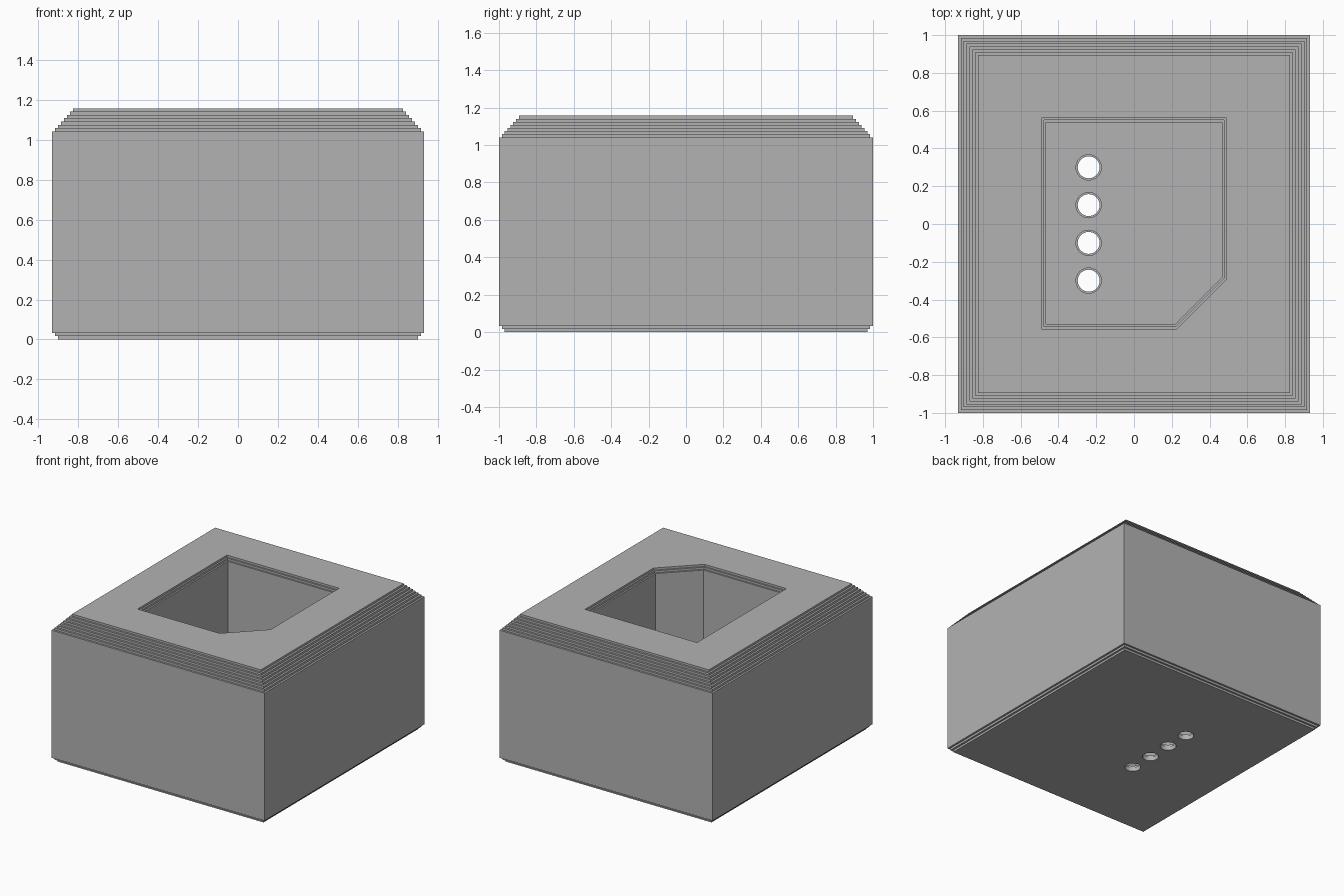
import bpy, bmesh, math

LAYER = 0.0165          # height of one thin step
INSET = 0.0152          # sideways shift of one step
HEIGHT = 1.157
FLOOR = 0.05

if "Cube" in bpy.data.objects:
    bpy.data.objects.remove(bpy.data.objects["Cube"], do_unlink=True)

grey = bpy.data.materials.new("mid grey")
grey.use_nodes = True
grey.diffuse_color = (0.45, 0.45, 0.45, 1)
grey.node_tree.nodes["Principled BSDF"].inputs["Base Color"].default_value = grey.diffuse_color


def stack(name, slabs):
    """Closed solid from stacked slabs (outline, z bottom, z top), giving stepped sides."""
    bm = bmesh.new()
    rings = [[bm.verts.new((x, y, z)) for x, y in outline]
             for outline, low, high in slabs for z in (low, high)]
    # touching slabs meet in a flat ledge between two rings at one height
    for a, b in zip(rings, rings[1:]):
        for i in range(len(a)):
            j = (i + 1) % len(a)
            bm.faces.new((a[i], a[j], b[j], b[i]))
    bm.faces.new(rings[0][::-1])
    bm.faces.new(rings[-1])
    bmesh.ops.recalc_face_normals(bm, faces=bm.faces)
    mesh = bpy.data.meshes.new(name)
    bm.to_mesh(mesh)
    bm.free()
    mesh.materials.append(grey)
    obj = bpy.data.objects.new(name, mesh)
    bpy.context.collection.objects.link(obj)
    return obj


def block_outline(steps):
    x, y = 0.932 - INSET * steps, 1.0 - INSET * steps
    return [(-x, -y), (x, -y), (x, y), (-x, y)]


def pocket_outline(grow):
    # rectangle with its front corner on the +x side cut off
    x, back, front = 0.465 + grow, 0.537 + grow, -0.53 - grow
    cut = 0.747 + grow * math.sqrt(2)
    return [(-x, front), (cut + front, front), (x, x - cut), (x, back), (-x, back)]


def circle(cx, cy, r, sides=32):
    return [(cx + r * math.cos(math.tau * i / sides), cy + r * math.sin(math.tau * i / sides))
            for i in range(sides)]


def cut(target, cutter):
    cutter.hide_render = True
    mod = target.modifiers.new("cut", 'BOOLEAN')
    mod.operation, mod.solver, mod.object = 'DIFFERENCE', 'EXACT', cutter
    bpy.context.view_layer.objects.active = target
    bpy.ops.object.modifier_apply(modifier=mod.name)
    bpy.data.objects.remove(cutter, do_unlink=True)


# Block: two-step foot, straight walls, seven-step shoulder
shoulder = HEIGHT - 7 * LAYER
slabs = [(block_outline(2 - i), i * LAYER, (i + 1) * LAYER) for i in range(2)]
slabs.append((block_outline(0), 2 * LAYER, shoulder))
slabs += [(block_outline(i + 1), shoulder + i * LAYER, shoulder + (i + 1) * LAYER)
          for i in range(7)]
block = stack("block", slabs)

# Pocket with a two-step lip
lip = HEIGHT - 2 * LAYER
cut(block, stack("pocket_cutter", [
    (pocket_outline(0), FLOOR, lip),
    (pocket_outline(0.0125), lip, lip + LAYER),
    (pocket_outline(0.025), lip + LAYER, HEIGHT + 0.1)]))

# Row of four drain holes, wider at the pocket floor
ledge = FLOOR - LAYER
for y in (-0.3, -0.1, 0.1, 0.3):
    cut(block, stack("hole_cutter", [
        (circle(-0.24, y, 0.058), -0.1, ledge),
        (circle(-0.24, y, 0.067), ledge, FLOOR + 0.1)]))
